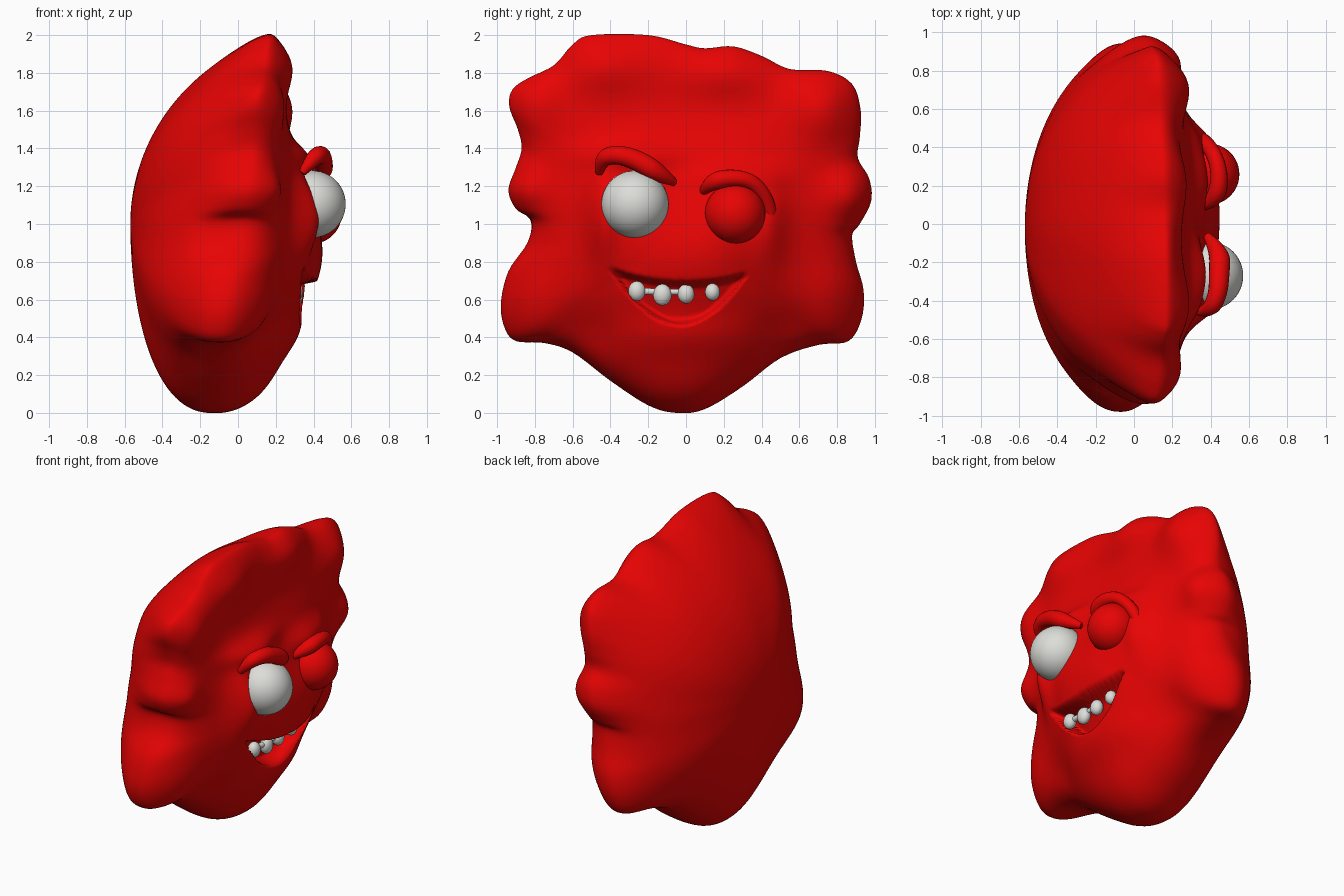
import bpy, bmesh, math
from mathutils import Vector

if "Cube" in bpy.data.objects:
    bpy.data.objects.remove(bpy.data.objects["Cube"])


def material(name, col):
    m = bpy.data.materials.new(name)
    m.diffuse_color = (*col, 1)
    m.use_nodes = True
    m.node_tree.nodes["Principled BSDF"].inputs["Base Color"].default_value = m.diffuse_color
    return m


RED = material("red", (0.80, 0.001, 0.001))
WHITE = material("off_white", (0.72, 0.73, 0.69))

# Face outline (y, z) seen from +x, clockwise from the top
OUTLINE = [(-.5, 2.0), (-.2, 2.0), (.0, 1.95), (.1, 1.93), (.25, 1.94), (.4, 1.89), (.55, 1.82),
           (.75, 1.81), (.88, 1.74), (.925, 1.6), (.92, 1.46), (.91, 1.35), (.97, 1.24), (.98, 1.12),
           (.92, 1.0), (.88, .94), (.90, .8), (.94, .65), (.93, .5), (.86, .38), (.7, .36), (.5, .29),
           (.3, .14), (.1, .02), (-.05, .0), (-.2, .04), (-.4, .17), (-.6, .32), (-.75, .37),
           (-.9, .38), (-.96, .45), (-.98, .58), (-.94, .75), (-.84, .9), (-.82, 1.02), (-.9, 1.08),
           (-.94, 1.18), (-.9, 1.3), (-.87, 1.4), (-.89, 1.5), (-.935, 1.62), (-.92, 1.71),
           (-.84, 1.77), (-.7, 1.84), (-.6, 1.95)]
CY, CZ = -0.02, 1.0

# Soft swellings on the front: y, z, width, height, amount
BUMPS = [(0, .78, .33, .22, .14), (-.27, 1.1, .2, .2, .08), (.27, 1.06, .2, .2, .08),
         (-.44, 1.04, .06, .16, .08), (.45, 1.0, .06, .14, .05), (-.28, 1.36, .16, .05, .06),
         (.26, 1.25, .16, .05, .04), (0, .40, .28, .08, .03), (.75, 1.62, .13, .14, .10),
         (.90, 1.15, .10, .11, .10), (-.82, 1.65, .10, .13, .06), (-.88, 1.18, .09, .10, .08),
         (-.45, 1.85, .15, .11, .06), (.22, 1.82, .15, .10, .05), (.80, .60, .13, .16, .05),
         (-.85, .55, .12, .14, .03), (0, 1.62, .35, .12, -.03),
         (-.52, .42, .12, .10, -.05), (.52, .42, .12, .10, -.05)]
RIM = [(0, -.12), (.58, -.07), (1.2, .06), (1.6, .09), (2.01, .17)]


def smooth(u):
    u = min(1, max(0, u))
    return u * u * (3 - 2 * u)


def rim_x(z):
    z = min(2, max(0, z))
    for (a, p), (b, q) in zip(RIM, RIM[1:]):
        if z <= b:
            return p + (q - p) * (z - a) / (b - a)


def resample(pts, n):
    """Closed Catmull-Rom curve through the points."""
    out, k = [], len(pts)
    P = [Vector(p) for p in pts]
    for i in range(k):
        a, b, c, d = P[i - 1], P[i], P[(i + 1) % k], P[(i + 2) % k]
        for j in range(n):
            t = j / n
            out.append(.5 * (2 * b + (c - a) * t + (2 * a - 5 * b + 4 * c - d) * t * t
                             + (3 * b - a - 3 * c + d) * t ** 3))
    return out


def mouth(y, z):
    """Depth of the grinning mouth cavity."""
    up = .70 + .45 * y * y
    low = .46 + 2.2 * (y + .03) ** 2
    return .13 * smooth(min(up - z, z - low) / .035)


def front_x(t, xr, y, z, steep):
    x = xr + (.28 - xr) * math.sqrt(max(0, 1 - t ** (2.5 + 1.6 * steep)))
    fade = math.sqrt(max(0, 1 - t ** 8))
    for by, bz, sy, sz, amp in BUMPS:
        x += fade * amp * math.exp(-.5 * (((y - by) / sy) ** 2 + ((z - bz) / sz) ** 2))
    return x - mouth(y, z)


def back_x(t, xr, e):
    power = .5 + .13 * smooth((e.y - CZ) / .6) - .10 * smooth((.95 - e.y) / .6)
    power += .06 * smooth(e.x / .8)
    return xr - (xr + .57) * max(0, 1 - t * t) ** power


def finish(ob, mat):
    ob.data.materials.clear()
    ob.data.materials.append(mat)
    for p in ob.data.polygons:
        p.use_smooth = True
    return ob


# Head: polar grid with a detailed front and a plain domed back
def build_head():
    edge = resample(OUTLINE, 5)
    n = len(edge)

    def average(vals, w):
        return [sum((vals[(i + k) % n] for k in range(-w, w + 1)), vals[0] * 0) / (2 * w + 1)
                for i in range(n)]

    # smoothed outline for the inner rings; the chin keeps its true shape
    soft = average([e.lerp(s, smooth((e.y - .1) / .3))
                    for e, s in zip(edge, average(edge, 15))], 4)
    rims = average([rim_x(e.y) for e in edge], 4)
    steep = [smooth((abs((e - Vector((CY, CZ))).normalized().y) - .6) / .4) for e in soft]
    bm = bmesh.new()

    def ring(t, side):
        vs = []
        for e, s, xr, st in zip(edge, soft, rims, steep):
            p = s.lerp(e, t ** (4 if side > 0 else 12))
            y, z = CY + (p.x - CY) * t, CZ + (p.y - CZ) * t
            x = front_x(t, xr, y, z, st) if side > 0 else back_x(t, xr, s)
            vs.append(bm.verts.new((x, y, z)))
        return vs

    NF, NB = 90, 44
    rings = [ring(math.sin(i / NF * math.pi / 2), 1) for i in range(1, NF + 1)]
    rings += [ring(math.sin(i / NB * math.pi / 2), -1) for i in range(NB - 1, 0, -1)]
    for a, b in zip(rings, rings[1:]):
        for i in range(n):
            j = (i + 1) % n
            bm.faces.new((a[i], a[j], b[j], b[i]))
    for r, x in ((rings[0], front_x(0, 0, CY, CZ, 0)), (rings[-1], -.57)):
        c = bm.verts.new((x, CY, CZ))
        for i in range(n):
            bm.faces.new((c, r[i], r[(i + 1) % n]))
    bmesh.ops.recalc_face_normals(bm, faces=bm.faces)
    me = bpy.data.meshes.new("head")
    bm.to_mesh(me)
    bm.free()
    ob = bpy.data.objects.new("head", me)
    bpy.context.collection.objects.link(ob)
    finish(ob, RED)


def ball(name, loc, scale, mat, seg=48):
    bpy.ops.mesh.primitive_uv_sphere_add(segments=seg, ring_count=seg // 2, location=loc)
    ob = bpy.context.object
    ob.name = name
    ob.scale = scale
    return finish(ob, mat)


def tube(name, pts, mat):
    """Tapered fleshy ridge through (x, y, z, radius) points."""
    cu = bpy.data.curves.new(name, 'CURVE')
    cu.dimensions = '3D'
    cu.bevel_depth = 1
    cu.bevel_resolution = 5
    cu.use_fill_caps = True
    sp = cu.splines.new('NURBS')
    sp.points.add(len(pts) - 1)
    for q, p in zip(sp.points, pts):
        q.co = (*p[:3], 1)
        q.radius = p[3]
    sp.order_u = 3
    sp.use_endpoint_u = True
    sp.resolution_u = 8
    ob = bpy.data.objects.new(name, cu)
    bpy.context.collection.objects.link(ob)
    bpy.ops.object.select_all(action='DESELECT')
    ob.select_set(True)
    bpy.context.view_layer.objects.active = ob
    bpy.ops.object.convert(target='MESH')
    finish(bpy.context.object, mat)


build_head()

# Eyes: one open and white, one closed and red
ball("open_eye", (.392, -.27, 1.105), (.178,) * 3, WHITE)
ball("closed_eye", (.39, .26, 1.055), (.16,) * 3, RED)

# Brows and the lid fold round the closed eye
tube("left_brow", [(.34, -.46, 1.27, .02), (.40, -.45, 1.35, .045), (.44, -.36, 1.37, .05),
                   (.445, -.25, 1.335, .055), (.45, -.15, 1.27, .055), (.38, -.06, 1.22, .02)], RED)
tube("right_brow", [(.36, .09, 1.17, .02), (.43, .13, 1.225, .05), (.45, .25, 1.25, .045),
                    (.42, .37, 1.22, .04), (.35, .45, 1.08, .04), (.33, .43, .95, .03),
                    (.33, .33, .88, .015)], RED)

# Teeth, with a thin bar joining those on the left
for y, z, r in ((-.26, .645, .046), (-.125, .625, .05), (0, .63, .045), (.14, .64, .04)):
    ball("tooth", (.305, y, z), (.04, r, r * 1.15), WHITE, 16)
tube("tooth_bar", [(.30, -.26, .645, .018), (.305, -.13, .64, .018), (.30, 0, .64, .014)], WHITE)
